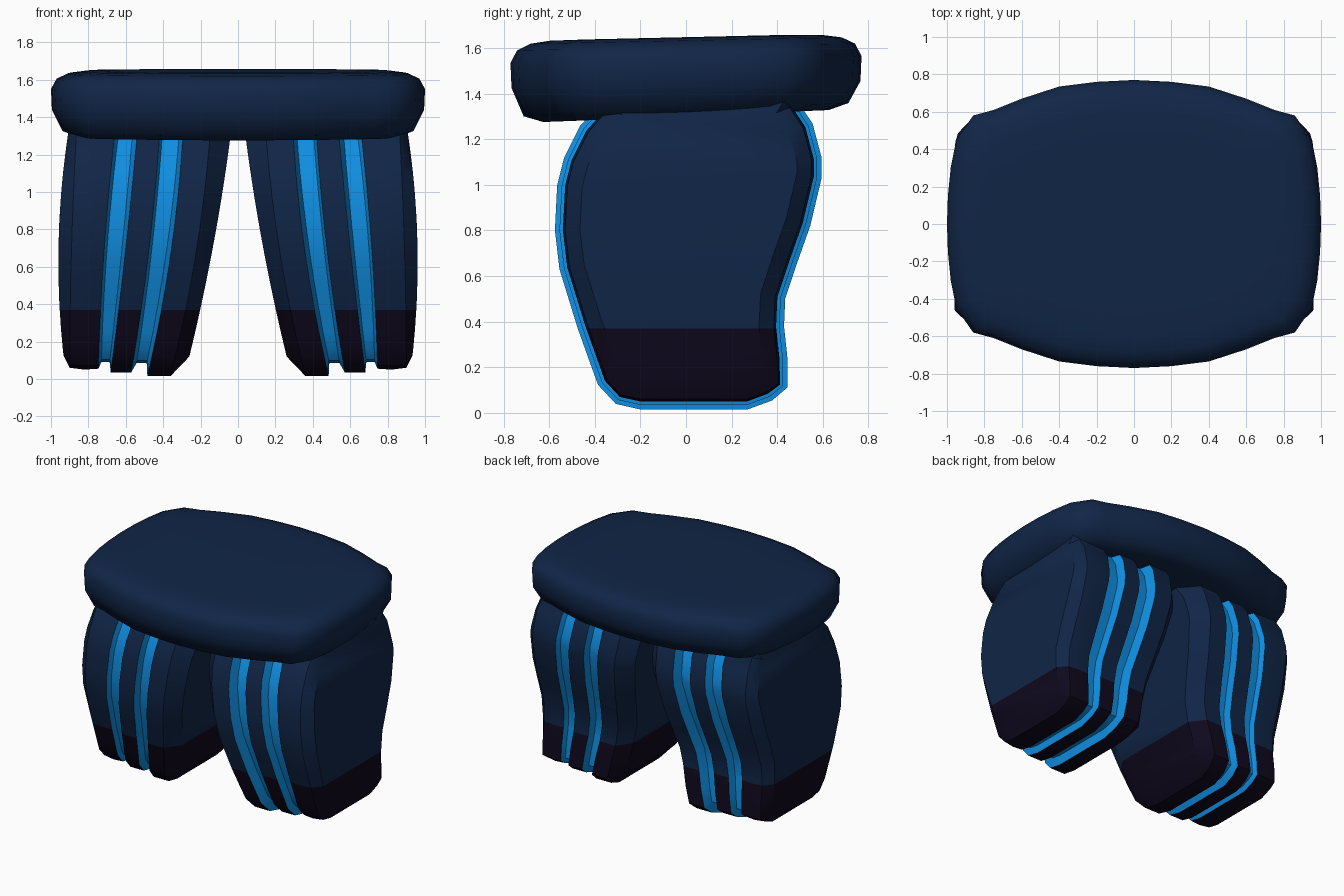
import bpy, bmesh, math
from mathutils import Vector

if "Cube" in bpy.data.objects:
    bpy.data.objects.remove(bpy.data.objects["Cube"])


def material(name, rgb):
    m = bpy.data.materials.new(name)
    m.diffuse_color = (*rgb, 1)
    m.use_nodes = True
    m.node_tree.nodes["Principled BSDF"].inputs["Base Color"].default_value = m.diffuse_color
    return m


NAVY = material("navy cloth", (0.0052, 0.0185, 0.062))
BLUE = material("bright blue stripe", (0.005, 0.27, 0.75))
DARK = material("dark purple hem", (0.0045, 0.0025, 0.012))


def finish(bm, name, mats, angle):
    bmesh.ops.recalc_face_normals(bm, faces=bm.faces[:])
    me = bpy.data.meshes.new(name)
    bm.to_mesh(me)
    bm.free()
    for m in mats:
        me.materials.append(m)
    ob = bpy.data.objects.new(name, me)
    bpy.context.collection.objects.link(ob)
    bpy.ops.object.select_all(action='DESELECT')
    ob.select_set(True)
    bpy.context.view_layer.objects.active = ob
    bpy.ops.object.shade_smooth_by_angle(angle=math.radians(angle))
    return ob


def inset(loop, d):
    """Move a counter-clockwise 2D outline inwards by d."""
    out = []
    for i, p in enumerate(loop):
        t = (loop[(i + 1) % len(loop)] - loop[i - 1]).normalized()
        out.append(p + Vector((-t.y, t.x)) * d)
    return out


# Leg side outline: front y, z and back y, z from bottom to top
ROWS = [(-.20, .01, .27, .01), (-.31, .035, .38, .05), (-.39, .12, .45, .11),
        (-.43, .23, .45, .24), (-.48, .37, .435, .38), (-.52, .50, .44, .50),
        (-.56, .63, .49, .65), (-.58, .80, .55, .82), (-.57, 1.0, .60, 1.03),
        (-.54, 1.12, .60, 1.12), (-.47, 1.26, .56, 1.27), (-.38, 1.36, .50, 1.36),
        (-.34, 1.50, .46, 1.50)]
# Leg slices, outside to inside: x at z 1.3, 0.7 and 0.1, then inset
SLICES = [(.91, .96, .93, .115), (.865, .89, .90, .05), (.75, .80, .82, .04),
          (.66, .715, .745, .045), (.64, .70, .73, .08), (.565, .62, .685, .08),
          (.54, .60, .672, .025), (.42, .475, .56, .025), (.405, .46, .54, .075),
          (.315, .38, .485, .075), (.295, .355, .465, .005), (.15, .22, .34, .005),
          (.04, .135, .265, .11)]
GROOVES = {3, 4, 5, 7, 8, 9}
HEM_Z = 0.37


def slice_x(s, z):
    """Smooth curve through the three x positions of a slice."""
    t = (min(z, 1.4) - 0.7) / 0.6
    return s[1] + t * (s[0] - s[2]) / 2 + t * t * ((s[0] + s[2]) / 2 - s[1])


def make_leg(name, side):
    bm = bmesh.new()
    n = len(ROWS)
    loop = [Vector(r[2:]) for r in ROWS] + [Vector(r[:2]) for r in reversed(ROWS)]
    rings = []
    for s in SLICES:
        rings.append([bm.verts.new((side * slice_x(s, p.y), p.x, p.y))
                      for p in inset(loop, s[3])])
    # Skin between slices, with the grooves in blue
    for k in range(len(rings) - 1):
        a, b = rings[k], rings[k + 1]
        for i in range(2 * n):
            j = (i + 1) % (2 * n)
            f = bm.faces.new((a[i], a[j], b[j], b[i]))
            f.material_index = 1 if k in GROOVES else 0
    # Side panels
    for r in (rings[0], rings[-1]):
        for i in range(n - 1):
            bm.faces.new((r[i], r[i + 1], r[2 * n - 2 - i], r[2 * n - 1 - i]))
    # Straight hem line
    bmesh.ops.bisect_plane(bm, geom=bm.verts[:] + bm.edges[:] + bm.faces[:],
                           plane_co=(0, 0, HEM_Z), plane_no=(0, 0, 1))
    for f in bm.faces:
        if f.material_index == 0 and f.calc_center_median().z < HEM_Z:
            f.material_index = 2
    finish(bm, name, (NAVY, BLUE, DARK), 35)


make_leg("right_leg", 1)
make_leg("left_leg", -1)

# Waistband: stacked rings of a rounded outline, slightly higher at the back
QUARTER = [(1.0, 0), (.995, .15), (.98, .30), (.95, .45), (.86, .58),
           (.75, .61), (.60, .67), (.40, .735), (.20, .76), (0, .77)]
outline = QUARTER + [(-x, y) for x, y in QUARTER[-2::-1]]
outline += [(x, -y) for x, y in outline[-2:0:-1]]
outline = [Vector(p) for p in outline]
LEVELS = [(1.303, .32), (1.302, .15), (1.33, .06), (1.44, .005), (1.55, 0),
          (1.605, .03), (1.633, .09), (1.645, .18), (1.648, .34)]
bm = bmesh.new()
rings = []
for z, d in LEVELS:
    tilt = 0.04 if z < 1.4 else 0.02
    rings.append([bm.verts.new((p.x * (1 - d), p.y * (1 - d / .8),
                                z + tilt * p.y * (1 - d))) for p in outline])
count = len(outline)
for a, b in zip(rings, rings[1:]):
    for i in range(count):
        j = (i + 1) % count
        bm.faces.new((a[i], a[j], b[j], b[i]))
bm.faces.new(rings[0])
bm.faces.new(rings[-1])
finish(bm, "waistband", (NAVY,), 60)
